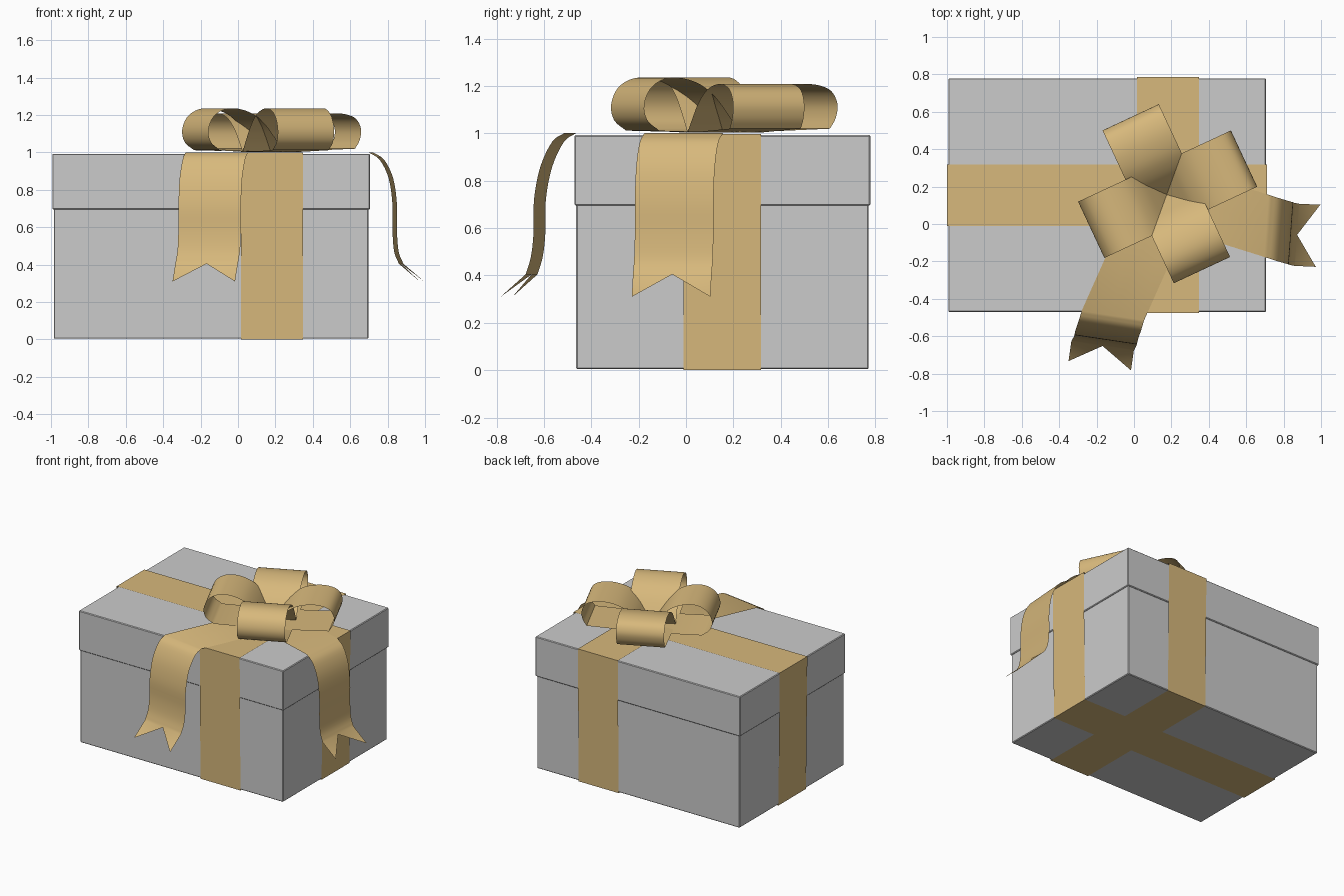
import bpy, bmesh
from math import radians, cos, sin
from mathutils import Vector

if "Cube" in bpy.data.objects:
    bpy.data.objects.remove(bpy.data.objects["Cube"])

gold = bpy.data.materials.new("gold_ribbon")
gold.diffuse_color = (0.68, 0.48, 0.20, 1)
gold.use_nodes = True
gold.node_tree.nodes["Principled BSDF"].inputs["Base Color"].default_value = gold.diffuse_color
CENTER = Vector((0.175, 0.157, 0))
HALF = 0.166


def make_object(name, bm, mat=None, smooth=False):
    mesh = bpy.data.meshes.new(name)
    bm.to_mesh(mesh)
    bm.free()
    ob = bpy.data.objects.new(name, mesh)
    bpy.context.collection.objects.link(ob)
    if mat:
        mesh.materials.append(mat)
    if smooth:
        bpy.ops.object.select_all(action='DESELECT')
        ob.select_set(True)
        bpy.context.view_layer.objects.active = ob
        bpy.ops.object.shade_smooth_by_angle(angle=radians(35))
    return ob


def box(name, lo, hi):
    lo, hi = Vector(lo), Vector(hi)
    bm = bmesh.new()
    bmesh.ops.create_cube(bm, size=1)
    bmesh.ops.scale(bm, vec=hi - lo, verts=bm.verts)
    bmesh.ops.translate(bm, vec=(lo + hi) / 2, verts=bm.verts)
    bmesh.ops.bevel(bm, geom=bm.edges[:], offset=0.005, segments=1, affect='EDGES')
    return make_object(name, bm)


def smooth_path(points, steps=4):
    """Catmull-Rom curve through the points."""
    p = [Vector(q) for q in points]
    p = [2 * p[0] - p[1]] + p + [2 * p[-1] - p[-2]]
    out = []
    for a, b, c, d in zip(p, p[1:], p[2:], p[3:]):
        for i in range(steps):
            t = i / steps
            out.append(0.5 * (2 * b + (c - a) * t + (2 * a - 5 * b + 4 * c - d) * t * t
                              + (3 * b - a - 3 * c + d) * t ** 3))
    return out + [p[-2]]


def strip(name, path, side, closed=False, notch=None, smooth=True):
    """Sheet ribbon swept along a path; notch adds a swallowtail end point."""
    side = Vector(side)
    bm = bmesh.new()
    rows = [[bm.verts.new(q + side * s) for s in (-1, 0, 1)] for q in path]
    pairs = list(zip(rows, rows[1:])) + ([(rows[-1], rows[0])] if closed else [])
    for a, b in pairs:
        for i in (0, 1):
            bm.faces.new((a[i], a[i + 1], b[i + 1], b[i]))
    if notch:
        end, last = Vector(notch), rows[-1]
        bm.faces.new((last[0], last[1], bm.verts.new(end - side)))
        bm.faces.new((last[1], last[2], bm.verts.new(end + side)))
    bmesh.ops.recalc_face_normals(bm, faces=bm.faces)
    return make_object(name, bm, gold, smooth)


# Box and lid
box("box_body", (-0.985, -0.464, 0.004), (0.698, 0.771, 0.72))
box("box_lid", (-0.993, -0.471, 0.695), (0.706, 0.779, 0.993))

# Crossed bands wrapped around the box
strip("band_lengthwise",
      [Vector((x, 0.153, z)) for x, z in ((-0.989, 0.001), (0.702, 0.001), (0.712, 0.998), (-1.0, 0.998))],
      (0, 0.164, 0), closed=True, smooth=False)
strip("band_crosswise",
      [Vector((0.182, y, z)) for y, z in ((-0.468, 0), (0.775, 0), (0.786, 0.9985), (-0.477, 0.9985))],
      (HALF, 0, 0), closed=True, smooth=False)

# Four bow loops: teardrop side profile (distance from centre, height)
low = [(0, 1.003), (0.05, 1.065), (0.11, 1.13), (0.19, 1.182), (0.28, 1.206),
       (0.36, 1.205), (0.425, 1.18), (0.455, 1.125), (0.447, 1.065), (0.42, 1.02)]
high = [(0, 1.003), (0.05, 1.075), (0.11, 1.15), (0.18, 1.205), (0.27, 1.234),
        (0.35, 1.23), (0.415, 1.19), (0.445, 1.12), (0.43, 1.055), (0.375, 1.012)]
for i, prof in enumerate((low, low, high, high)):
    a = radians(25 + 90 * i)
    out = Vector((cos(a), sin(a), 0))
    path = [CENTER + out * r + Vector((0, 0, z))
            for r, z in (tuple(v) for v in (q.xy for q in smooth_path([(r, z, 0) for r, z in prof])))]
    path.append(CENTER + Vector((0, 0, 1.003)))
    strip(f"bow_loop_{i + 1}", path, Vector((-sin(a), cos(a), 0)) * HALF)

# Two hanging tails with swallowtail ends
start = CENTER + Vector((0, 0, 1.001))
front = [(-0.113, -0.49, 1.001), (-0.128, -0.54, 0.965), (-0.145, -0.59, 0.86),
         (-0.151, -0.617, 0.72), (-0.152, -0.619, 0.58), (-0.156, -0.63, 0.48), (-0.168, -0.652, 0.405)]
strip("tail_front", [start] + smooth_path(front), (0.167, -0.025, 0), notch=(-0.183, -0.758, 0.31))
right = [(0.708, -0.01, 1.001), (0.77, -0.03, 0.96), (0.818, -0.044, 0.86),
         (0.838, -0.05, 0.72), (0.838, -0.05, 0.58), (0.847, -0.053, 0.47), (0.872, -0.058, 0.405)]
strip("tail_right", [start] + smooth_path(right), (0.012, 0.166, 0), notch=(0.984, -0.063, 0.31))
